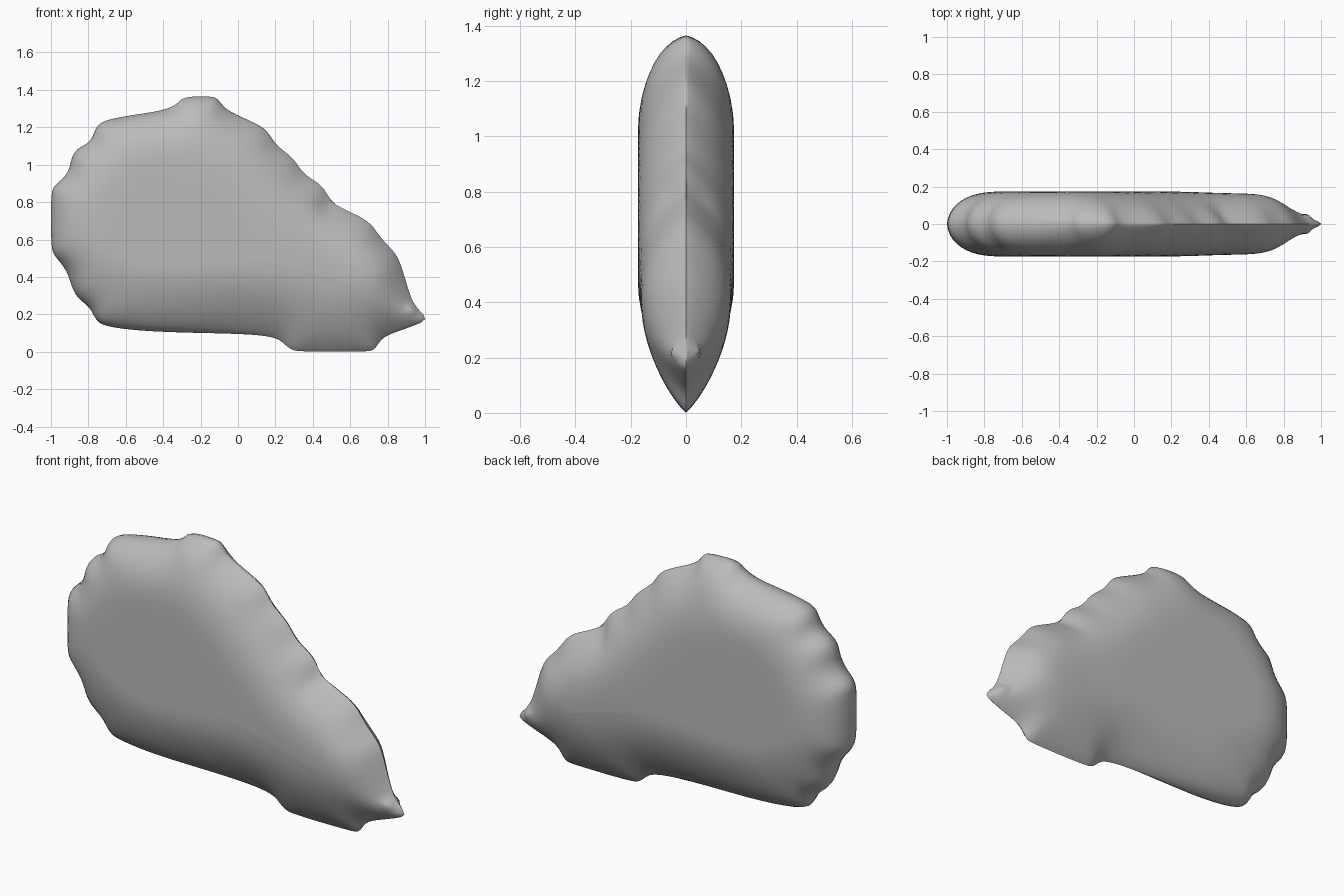
import bpy, bmesh, math
from mathutils import Vector
from mathutils.geometry import intersect_point_line

cube = bpy.data.objects.get("Cube")
if cube:
    bpy.data.objects.remove(cube, do_unlink=True)

# Side outline (x, z), clockwise from the rounded end
OUTLINE = [
    (-1, .85), (-.98, .89), (-.93, .93), (-.9, .98), (-.89, 1.04), (-.86, 1.085),
    (-.81, 1.11), (-.78, 1.14), (-.76, 1.2), (-.72, 1.235), (-.6, 1.26), (-.4, 1.29),
    (-.33, 1.32), (-.29, 1.365), (-.12, 1.365), (-.1, 1.34), (-.06, 1.29), (.13, 1.205),
    (.17, 1.16), (.2, 1.11), (.3, 1.03), (.35, .95), (.45, .89), (.5, .8), (.57, .76),
    (.7, .7), (.77, .6), (.84, .53), (.87, .47), (.92, .3), (.95, .24), (1, .19),
    (1, .165), (.93, .135), (.8, .09), (.76, .06), (.73, .01), (.69, 0), (.31, 0),
    (.27, .02), (.23, .06), (.18, .08), (.05, .095), (-.4, .105), (-.6, .12),
    (-.72, .14), (-.76, .17), (-.79, .235), (-.86, .29), (-.89, .35), (-.91, .42),
    (-.95, .48), (-.98, .51), (-1, .56)]
HALF = .173      # half of the body thickness
RINGS = 16
SPACING = .026


def chaikin(points):
    """Round the corners of a closed polyline."""
    result = []
    for a, b in zip(points, points[1:] + points[:1]):
        result += [a.lerp(b, .25), a.lerp(b, .75)]
    return result


def resample(points, spacing):
    """Place points evenly along a closed polyline."""
    result, carry = [], 0
    for a, b in zip(points, points[1:] + points[:1]):
        length = (b - a).length
        while carry < length:
            result.append(a.lerp(b, carry / length))
            carry += spacing
        carry -= length
    return result


def smoothstep(value, low, high):
    t = min(1, max(0, (value - low) / (high - low)))
    return t * t * (3 - 2 * t)


def bump(p, x, z, size):
    return math.exp(-((p.x - x) ** 2 + (p.y - z) ** 2) / size ** 2)


curve = [Vector(p) for p in OUTLINE]
for _ in range(2):
    curve = chaikin(curve)
rim = resample(curve, SPACING)
samples = [tuple(p) for p in resample(curve, SPACING / 2)]


def soft_distance(p):
    """Distance to the outline, averaged so that it has no ridges inside."""
    x, z = p
    total = sum(((x - a) ** 2 + (z - b) ** 2 + 1e-9) ** -1.5 for a, b in samples)
    return math.sqrt(2 / (total * SPACING / 2))


def thickness(p):
    """Round edge at one end, lens edge at the pointed end, long slope below."""
    power = .54 + .36 * smoothstep(p.x, -.6, .35)
    width = .23 + .08 * smoothstep(p.x, -.6, .1)
    width += (.46 - width) * (1 - smoothstep(p.y, .1, .65)) * smoothstep(p.x, -1, -.6)
    width -= .13 * bump(p, .75, .38, .25)     # fuller snout
    u = min(1, soft_distance(p) / width)
    y = HALF * (1 - (1 - u) ** 2) ** power
    y += .022 * bump(p, .93, .222, .022)      # fold beside the tip
    y -= .012 * bump(p, .47, .77, .05)        # dimple at the cheek
    return min(y, HALF)


def spine_point(p):
    a, b = Vector((-.45, .65)), Vector((.6, .36))
    _, t = intersect_point_line(p, a, b)
    return a.lerp(b, min(1, max(0, t)))


# Body: shared rim, then rings closing in on the spine on both sides
bm = bmesh.new()
count = len(rim)
rim_verts = [bm.verts.new((p.x, 0, p.y)) for p in rim]
centres = [spine_point(p) for p in rim]
sides = {-1: [rim_verts], 1: [rim_verts]}
for ring in range(1, RINGS + 1):
    f = (ring / RINGS) ** 1.7
    points = [p.lerp(c, f) for p, c in zip(rim, centres)]
    depths = [thickness(p) for p in points]
    for side, rows in sides.items():
        rows.append([bm.verts.new((p.x, side * d, p.y)) for p, d in zip(points, depths)])
for side, rows in sides.items():
    for outer, inner in zip(rows, rows[1:]):
        for i in range(count):
            j = (i + 1) % count
            quad = (outer[i], outer[j], inner[j], inner[i])
            bm.faces.new(quad if side < 0 else quad[::-1])
bmesh.ops.remove_doubles(bm, verts=bm.verts, dist=.0005)
bmesh.ops.recalc_face_normals(bm, faces=bm.faces)

mesh = bpy.data.meshes.new("padded_body")
bm.to_mesh(mesh)
bm.free()
body = bpy.data.objects.new("padded_body", mesh)
bpy.context.collection.objects.link(body)

# Single plain grey
grey = bpy.data.materials.new("plain_grey")
grey.use_nodes = True
colour = (.5, .5, .5, 1)
grey.diffuse_color = colour
grey.node_tree.nodes["Principled BSDF"].inputs["Base Color"].default_value = colour
mesh.materials.append(grey)

bpy.ops.object.select_all(action='DESELECT')
body.select_set(True)
bpy.context.view_layer.objects.active = body
bpy.ops.object.shade_smooth_by_angle(angle=math.radians(60))
